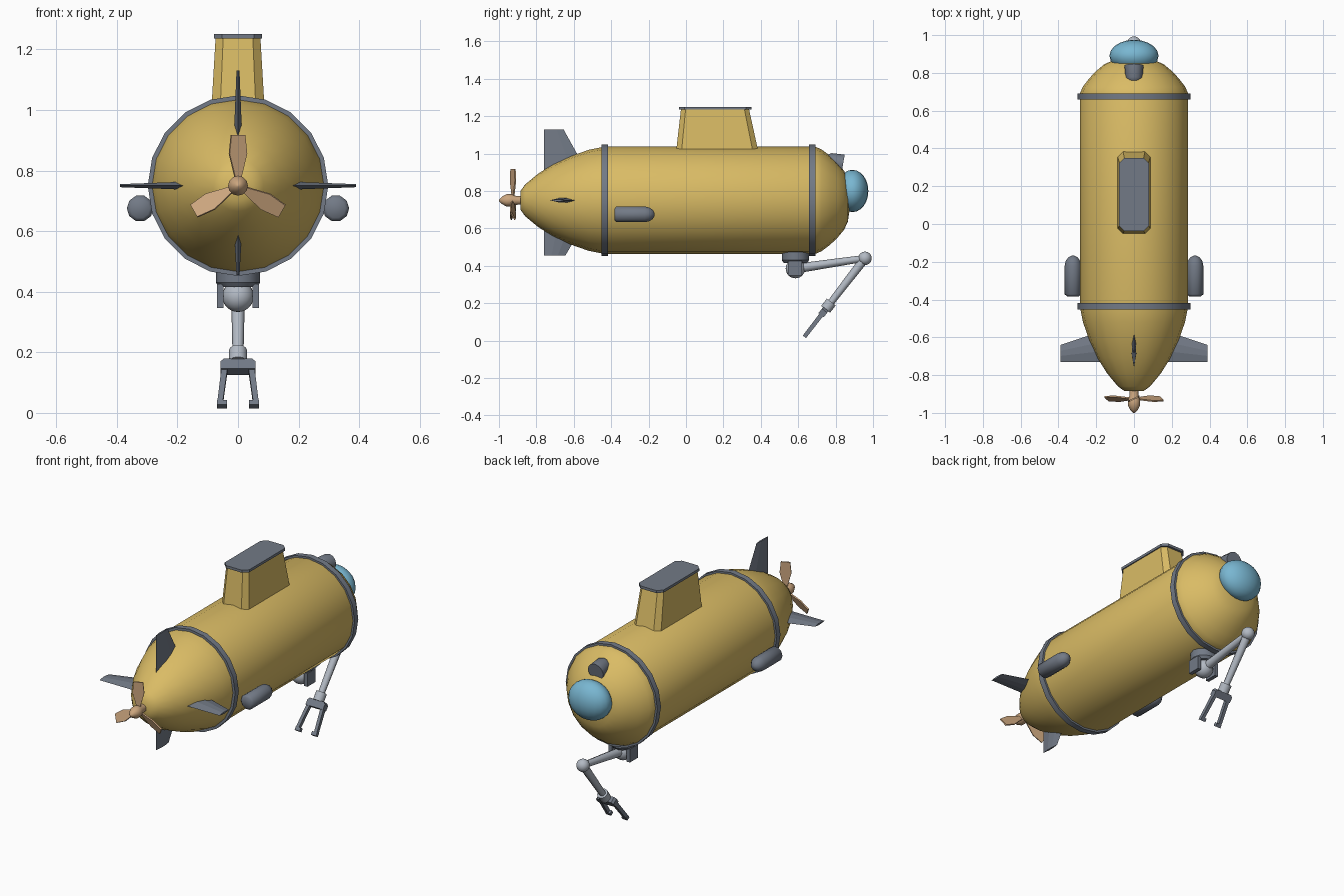
import bpy, bmesh, math
from mathutils import Matrix, Vector

cube = bpy.data.objects.get("Cube")
if cube:
    bpy.data.objects.remove(cube, do_unlink=True)


def material(name, r, g, b):
    m = bpy.data.materials.new(name)
    m.use_nodes = True
    m.diffuse_color = (r, g, b, 1)
    bsdf = m.node_tree.nodes["Principled BSDF"]
    bsdf.inputs["Base Color"].default_value = (r, g, b, 1)
    bsdf.inputs["Roughness"].default_value = 0.6
    return m


YELLOW = material("hull yellow", 0.70, 0.50, 0.13)
GREY = material("slate grey", 0.17, 0.195, 0.24)
STEEL = material("pale steel", 0.45, 0.49, 0.55)
BLUE = material("window blue", 0.19, 0.47, 0.64)
COPPER = material("copper", 0.60, 0.38, 0.21)
AXIS_Z = 0.75  # height of the hull centre line


def loft(name, rings, mat, matrix=Matrix(), smooth=35):
    """Skin a list of equal-length rings, closing both ends."""
    bm = bmesh.new()
    loops = [[bm.verts.new(matrix @ Vector(p)) for p in ring] for ring in rings]
    n = len(loops[0])
    for a, b in zip(loops, loops[1:]):
        for i in range(n):
            j = (i + 1) % n
            bm.faces.new((a[i], a[j], b[j], b[i]))
    bm.faces.new(loops[0])
    bm.faces.new(loops[-1])
    bmesh.ops.recalc_face_normals(bm, faces=bm.faces)
    mesh = bpy.data.meshes.new(name)
    bm.to_mesh(mesh)
    bm.free()
    if smooth:
        mesh.shade_smooth()
        mesh.set_sharp_from_angle(angle=math.radians(smooth))
    mesh.materials.append(mat)
    obj = bpy.data.objects.new(name, mesh)
    bpy.context.collection.objects.link(obj)
    return obj


def lathe(name, profile, mat, origin, direction=(0, 1, 0), sides=20, smooth=35):
    """Turn (distance, radius) pairs around a direction."""
    rot = Vector(direction).to_track_quat("Z", "Y").to_matrix().to_4x4()
    angles = [math.tau * i / sides for i in range(sides)]
    rings = [[(r * math.cos(a), r * math.sin(a), d) for a in angles] for d, r in profile]
    return loft(name, rings, mat, Matrix.Translation(origin) @ rot, smooth)


def rod(name, a, b, ra, rb, mat, sides=8):
    a, b = Vector(a), Vector(b)
    return lathe(name, [(0, ra), ((b - a).length, rb)], mat, a, b - a, sides, 50)


def ball(name, centre, radii, mat):
    bm = bmesh.new()
    bmesh.ops.create_uvsphere(bm, u_segments=20, v_segments=12, radius=1)
    bm.transform(Matrix.Translation(centre) @ Matrix.Diagonal((*radii, 1)))
    mesh = bpy.data.meshes.new(name)
    bm.to_mesh(mesh)
    bm.free()
    mesh.shade_smooth()
    mesh.materials.append(mat)
    bpy.context.collection.objects.link(bpy.data.objects.new(name, mesh))


def rect(cx, cy, cz, hx, hy):
    return [(cx + sx * hx, cy + sy * hy, cz) for sx, sy in ((1, 1), (-1, 1), (-1, -1), (1, -1))]


def octagon(z, hx, y0, y1, c):
    cy, hy = (y0 + y1) / 2, (y1 - y0) / 2
    pts = [(hx, hy - c), (hx - c, hy), (c - hx, hy), (-hx, hy - c),
           (-hx, c - hy), (c - hx, -hy), (hx - c, -hy), (hx, c - hy)]
    return [(x, cy + y, z) for x, y in pts]


# Hull and its two raised bands
HULL = [(-0.885, 0.05), (-0.86, 0.085), (-0.79, 0.143), (-0.71, 0.193), (-0.62, 0.235),
        (-0.52, 0.27), (-0.435, 0.287), (0.69, 0.287), (0.725, 0.272), (0.77, 0.238),
        (0.81, 0.2), (0.845, 0.158), (0.865, 0.115), (0.875, 0.05)]
lathe("hull", HULL, YELLOW, (0, 0, AXIS_Z), smooth=60)
for name, y in (("rear_band", -0.435), ("front_band", 0.675)):
    lathe(name, [(-0.017, 0.28), (-0.017, 0.298), (0.017, 0.298), (0.017, 0.28)],
          GREY, (0, y, AXIS_Z))

# Conning tower with its cap
loft("tower", [octagon(0.95, 0.091, -0.06, 0.40, 0.03),
               octagon(1.237, 0.074, -0.027, 0.337, 0.025)], YELLOW, smooth=0)
loft("tower_cap", [octagon(z, 0.08, -0.037, 0.35, 0.028) for z in (1.235, 1.25)],
     GREY, smooth=0)

# Nose window and lamp
ball("nose_window", (0, 0.89, 0.80), (0.13, 0.085, 0.113), BLUE)
lathe("nose_lamp", [(-0.10, 0.015), (-0.09, 0.035), (-0.07, 0.046), (0, 0.05)], GREY,
      (0, 0.84, 0.945), (0, 0.98, -0.17), 12, 50)


# Tail fins: wedge-edged sections that thin out towards the tip
def fin(name, angle, tip, root_lead, tip_lead, trail):
    def section(r, lead, t):
        a, b = lead + (trail - lead) * 0.35, lead + (trail - lead) * 0.65
        return [(r, lead, 0), (r, a, t), (r, b, t), (r, trail, 0), (r, b, -t), (r, a, -t)]
    place = Matrix.Translation((0, 0, AXIS_Z)) @ Matrix.Rotation(math.radians(angle), 4, "Y")
    loft(name, [section(0.1, root_lead, 0.016), section(tip, tip_lead, 0.005)], GREY, place, 0)


fin("left_fin", 0, 0.39, -0.545, -0.64, -0.73)
fin("right_fin", 180, 0.39, -0.545, -0.64, -0.73)
fin("top_fin", -90, 0.38, -0.50, -0.655, -0.76)
fin("bottom_fin", 90, 0.295, -0.53, -0.645, -0.76)

# Side thruster pods
for side, x in (("left", 0.323), ("right", -0.323)):
    lathe(side + "_pod", [(-0.383, 0.032), (-0.372, 0.044), (-0.22, 0.044), (-0.195, 0.038),
                          (-0.177, 0.025), (-0.168, 0.008)], GREY, (x, 0, 0.675),
          sides=10, smooth=50)

# Propeller
lathe("propeller_hub", [(-1.0, 0.004), (-0.985, 0.019), (-0.96, 0.033), (-0.935, 0.033),
                        (-0.91, 0.024), (-0.87, 0.022)], COPPER, (0, 0, AXIS_Z), sides=12, smooth=60)
for i in range(3):
    place = (Matrix.Translation((0, -0.925, AXIS_Z)) @ Matrix.Rotation(math.tau * i / 3, 4, "Y")
             @ Matrix.Rotation(math.radians(25), 4, "Z"))
    loft("propeller_blade_%d" % (i + 1),
         [rect(0, 0, r, w, 0.004) for r, w in ((0.015, 0.011), (0.035, 0.013), (0.105, 0.032), (0.168, 0.025))],
         COPPER, place, 0)

# Arm mount: turntable, two cheek plates and a shoulder ball
SHOULDER = Vector((0, 0.585, 0.385))
ELBOW = Vector((0, 0.957, 0.44))
lathe("arm_turntable", [(0.415, 0.062), (0.43, 0.073), (0.475, 0.073)], GREY,
      (0, 0.585, 0), (0, 0, 1), 12)
for side, x in (("left", 0.059), ("right", -0.059)):
    loft(side + "_cheek", [rect(x, 0.583, z, 0.011, 0.038) for z in (0.347, 0.425)], GREY, smooth=0)
ball("shoulder_ball", SHOULDER, (0.052,) * 3, STEEL)

# Arm links
ball("elbow_ball", ELBOW, (0.036,) * 3, STEEL)
rod("upper_arm", SHOULDER, ELBOW, 0.026, 0.018, STEEL)
forward = Vector((0, -0.61, -0.79)).normalized()
rod("forearm", ELBOW, ELBOW + forward * 0.32, 0.024, 0.018, STEEL)
rod("wrist", ELBOW + forward * 0.295, ELBOW + forward * 0.345, 0.03, 0.03, STEEL, 12)

# Claw, built in a frame whose z runs along the forearm
across = Vector((1, 0, 0))
frame = Matrix((across, forward.cross(across), forward)).transposed().to_4x4()
frame.translation = ELBOW
loft("claw_palm", [rect(0, 0, 0.342, 0.046, 0.018), rect(0, 0, 0.354, 0.057, 0.018),
                   rect(0, 0, 0.384, 0.057, 0.018)], GREY, frame, 0)
for side, s in (("left", 1), ("right", -1)):
    loft(side + "_finger", [rect(s * 0.045, 0, 0.38, 0.010, 0.012),
                            rect(s * 0.059, 0, 0.515, 0.009, 0.011)], GREY, frame, 0)
    loft(side + "_fingertip", [rect(s * 0.053, 0, z, 0.016, 0.011) for z in (0.51, 0.53)],
         GREY, frame, 0)
